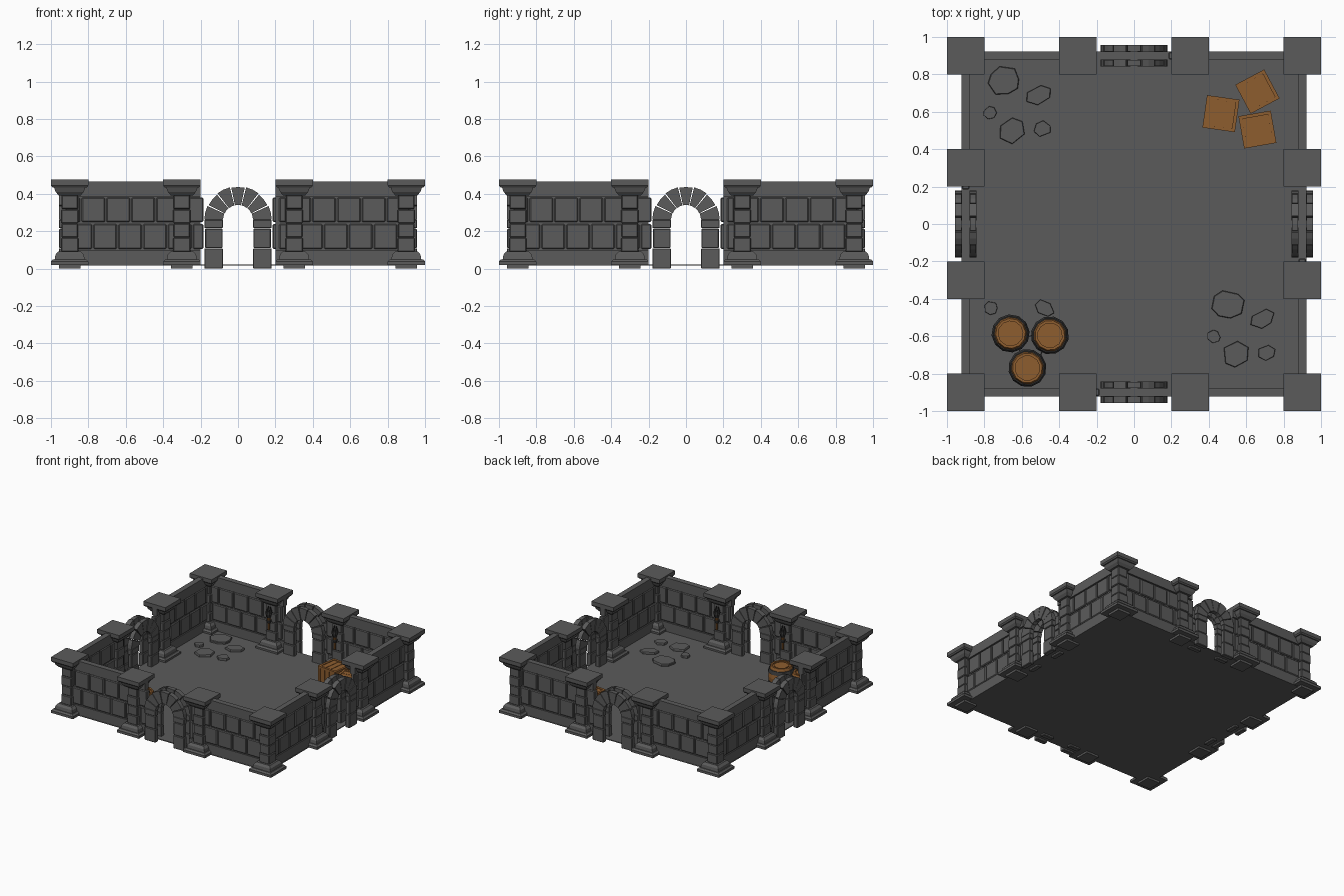
import bpy, bmesh, math, random
from mathutils import Matrix, Vector

if "Cube" in bpy.data.objects:
    bpy.data.objects.remove(bpy.data.objects["Cube"])

random.seed(4)


def material(name, rgb):
    m = bpy.data.materials.new(name)
    m.diffuse_color = (*rgb, 1)
    m.use_nodes = True
    m.node_tree.nodes["Principled BSDF"].inputs["Base Color"].default_value = m.diffuse_color
    return m


STONE = material("grey stone", (0.105, 0.105, 0.105))
WOOD = material("brown wood", (0.27, 0.11, 0.028))
IRON = material("dark iron", (0.04, 0.04, 0.04))


def make(name, bm, mat, loc=(0, 0, 0), rot=0):
    bmesh.ops.recalc_face_normals(bm, faces=bm.faces)
    me = bpy.data.meshes.new(name)
    bm.to_mesh(me)
    bm.free()
    me.materials.append(mat)
    return place(name, me, loc, rot)


def place(name, me, loc=(0, 0, 0), rot=0):
    ob = bpy.data.objects.new(name, me)
    ob.location = loc
    ob.rotation_euler[2] = rot
    bpy.context.collection.objects.link(ob)
    return ob


def box(bm, x0, x1, y0, y1, z0, z1, bev=0.0):
    m = Matrix.Translation(((x0 + x1) / 2, (y0 + y1) / 2, (z0 + z1) / 2))
    m = m @ Matrix.Diagonal((x1 - x0, y1 - y0, z1 - z0, 1))
    vs = bmesh.ops.create_cube(bm, size=1, matrix=m)["verts"]
    if bev:
        es = list({e for v in vs for e in v.link_edges})
        bmesh.ops.bevel(bm, geom=es, offset=bev, segments=1, affect='EDGES')


def loft(bm, rings):
    """Closed solid through rings of points."""
    vr = [[bm.verts.new(p) for p in r] for r in rings]
    n = len(vr[0])
    for a, b in zip(vr, vr[1:]):
        for i in range(n):
            bm.faces.new((a[i], a[(i + 1) % n], b[(i + 1) % n], b[i]))
    bm.faces.new(vr[0][::-1])
    bm.faces.new(vr[-1])


def square(c, h, z):
    return [(c[0] + sx * h, c[1] + sy * h, z) for sx, sy in ((-1, -1), (1, -1), (1, 1), (-1, 1))]


def circle(n, r, z, c=(0, 0)):
    return [(c[0] + r * math.cos(2 * math.pi * i / n), c[1] + r * math.sin(2 * math.pi * i / n), z) for i in range(n)]


# floor slab
bm = bmesh.new()
box(bm, -.922, .922, -.922, .922, .016, .023)
make("floor", bm, STONE)

# pillar: foot, stepped base, stacked shaft, flared capital
bm = bmesh.new()
o = (0, 0)
loft(bm, [square(o, .058, 0), square(o, .058, .02)])
loft(bm, [square(o, .1, .018), square(o, .1, .038), square(o, .088, .05)])
loft(bm, [square(o, .08, .05), square(o, .076, .075), square(o, .06, .092)])
for i in range(4):
    h = .047 - .003 * (i % 2)
    box(bm, -h, h, -h, h, .09 + i * .076, .165 + i * .076, .005)
loft(bm, [square(o, .058, .39), square(o, .075, .41), square(o, .085, .437)])
loft(bm, [square(o, .092, .434), square(o, .1, .444), square(o, .1, .476)])
pillar = make("pillar", bm, STONE, (-.9, -.9, 0)).data

# wall panel: core, skirting, top band and two rows of bricks (front left)
bm = bmesh.new()
box(bm, -.9, -.2, -.91, -.89, .02, .46)
box(bm, -.9, -.2, -.92, -.88, .018, .1)
box(bm, -.9, -.2, -.922, -.878, .385, .465)
for z0, z1, start in ((.105, .238, -.91), (.248, .38, -.84)):
    for k in range(-1, 7):
        a = max(start + k * .133 + .004, -.88)
        b = min(start + (k + 1) * .133 - .004, -.185)
        if b - a > .02:
            t = .019 + random.uniform(0, .004)
            box(bm, a, b, -.9 - t, -.9 + t, z0, z1, .006)
panel = make("wall_panel", bm, STONE).data

# arch: an outer and an inner ring of blocks with a gap between
bm = bmesh.new()
R, r, cz = .18, .08, .26
for y0, y1 in ((-.958, -.92), (-.88, -.842)):
    for s in (-1, 1):
        for k, (z0, z1) in enumerate(((0, .108), (.11, .214), (.216, .262))):
            d = .004 * (k % 2)
            xs = sorted((s * (r + d / 2), s * (R - d)))
            box(bm, *xs, y0 + d / 2, y1 - d / 2, z0, z1, .004)
    for k in range(7):
        a0, a1 = math.pi * k / 7 + .02, math.pi * (k + 1) / 7 - .02
        d = .004 * (k % 2)
        prof = [(r, a0), (R - d, a0), (R - d, (a0 + a1) / 2), (R - d, a1), (r, a1), (r, (a0 + a1) / 2)]
        loft(bm, [[(q * math.cos(a), y, cz + q * math.sin(a)) for q, a in prof] for y in (y0 + d / 2, y1 - d / 2)])
arch = make("arch", bm, STONE).data

# repeat around the four sides
for q in range(4):
    rot = Matrix.Rotation(q * math.pi / 2, 4, 'Z')
    ang = q * math.pi / 2
    for x in (-.9, -.3, .3):
        if q or x > -.9:
            place("pillar", pillar, rot @ Vector((x, -.9, 0)), ang)
    if q:
        place("wall_panel", panel, (0, 0, 0), ang)
        place("arch", arch, (0, 0, 0), ang)
    place("wall_panel", panel, rot @ Vector((1.1, 0, 0)), ang)

# loose floor stones: x, y, half sizes, turn, sides
GROUP = [(-.695, .765, .088, .08, .2, 8), (-.51, .69, .078, .05, .5, 6), (-.77, .595, .038, .037, 0, 7),
         (-.65, .5, .078, .072, .6, 6), (-.49, .51, .05, .043, .4, 6)]
UNDER = [(-.765, -.45, .038, .037, 0, 7), (-.48, -.45, .058, .042, -.4, 6), (-.55, -.66, .075, .07, .3, 6)]
stones = GROUP + [(x + 1.197, y - 1.197, *s) for x, y, *s in GROUP] + UNDER
for x, y, a, b, turn, n in stones:
    bm = bmesh.new()
    pts = []
    for i in range(n):
        t = 2 * math.pi * i / n + random.uniform(-.15, .15)
        k = random.uniform(.9, 1.05)
        pts.append((a * k * math.cos(t), b * k * math.sin(t)))
    loft(bm, [[(p[0] * f, p[1] * f, z) for p in pts] for f, z in ((1, .02), (1, .035), (.95, .04))])
    make("floor_stone", bm, STONE, (x, y, 0), turn)

# crates: recessed planks inside a frame of battens
bm = bmesh.new()
h, w = .0875, .018
H = .17
box(bm, -h + .012, h - .012, -h + .012, h - .012, .004, H - .012)
for i in range(3):
    a = -h + w + i * (2 * h - 2 * w) / 3
    b = a + (2 * h - 2 * w) / 3 - .004
    box(bm, a, b, -h + .01, h - .01, H - .013, H - .005)
    for s in (-1, 1):
        lo, hi = sorted((s * (h - .013), s * (h - .006)))
        box(bm, a, b, lo, hi, w, H - w)
        box(bm, lo, hi, a, b, w, H - w)
for s in (-1, 1):
    lo, hi = sorted((s * h, s * (h - w)))
    for z in (0, H - w):
        box(bm, -h, h, lo, hi, z, z + w)
        box(bm, lo, hi, -h + w, h - w, z, z + w)
    for t in (-1, 1):
        box(bm, lo, hi, *sorted((t * h, t * (h - w))), w, H - w)
crate = make("crate", bm, WOOD, (.465, .59, .023), math.radians(-8)).data
place("crate", crate, (.66, .708, .023), math.radians(28))
place("crate", crate, (.66, .505, .023), math.radians(100))

# barrels: bulged body with sunken lid and iron hoops
bm = bmesh.new()
loft(bm, [circle(12, q, z) for q, z in ((.078, 0), (.095, .045), (.1, .085), (.095, .125), (.08, .17),
                                        (.066, .17), (.066, .16), (.055, .16), (.055, .165))])
body = make("barrel", bm, WOOD, (-.66, -.585, .023), .1).data
bm = bmesh.new()
for q0, z0, q1, z1 in ((.09, .022, .1, .05), (.102, .12, .093, .148)):
    loft(bm, [circle(12, q0, z0), circle(12, q1, z1)])
hoops = make("barrel_hoops", bm, IRON, (-.66, -.585, .023), .1).data
for x, y, t in ((-.45, -.595, .3), (-.57, -.77, .2)):
    place("barrel", body, (x, y, .023), t)
    place("barrel_hoops", hoops, (x, y, .023), t)

# torches on the pillars beside the front and back arches
bm = bmesh.new()
loft(bm, [circle(8, .008, -.09), circle(8, .013, .03)])
stick = make("torch_handle", bm, WOOD, (-.3, -.828, .28)).data
bm = bmesh.new()
loft(bm, [circle(8, .013, -.035), circle(8, .017, -.03), circle(8, .017, -.015), circle(8, .013, -.01)])
loft(bm, [circle(8, .014, .01), circle(8, .024, .04), circle(8, .024, .052)])
for i in range(4):
    a = i * math.pi / 2 + .78
    c = (.019 * math.cos(a), .019 * math.sin(a))
    loft(bm, [square(c, .006, .05), square((c[0] * .6, c[1] * .6), .0015, .1)])
box(bm, -.008, .008, -.03, 0, -.032, -.014)
head = make("torch_holder", bm, IRON, (-.3, -.828, .28)).data
for x, y, a in ((.3, -.828, 0), (-.3, .828, math.pi), (.3, .828, math.pi)):
    place("torch_handle", stick, (x, y, .28), a)
    place("torch_holder", head, (x, y, .28), a)
